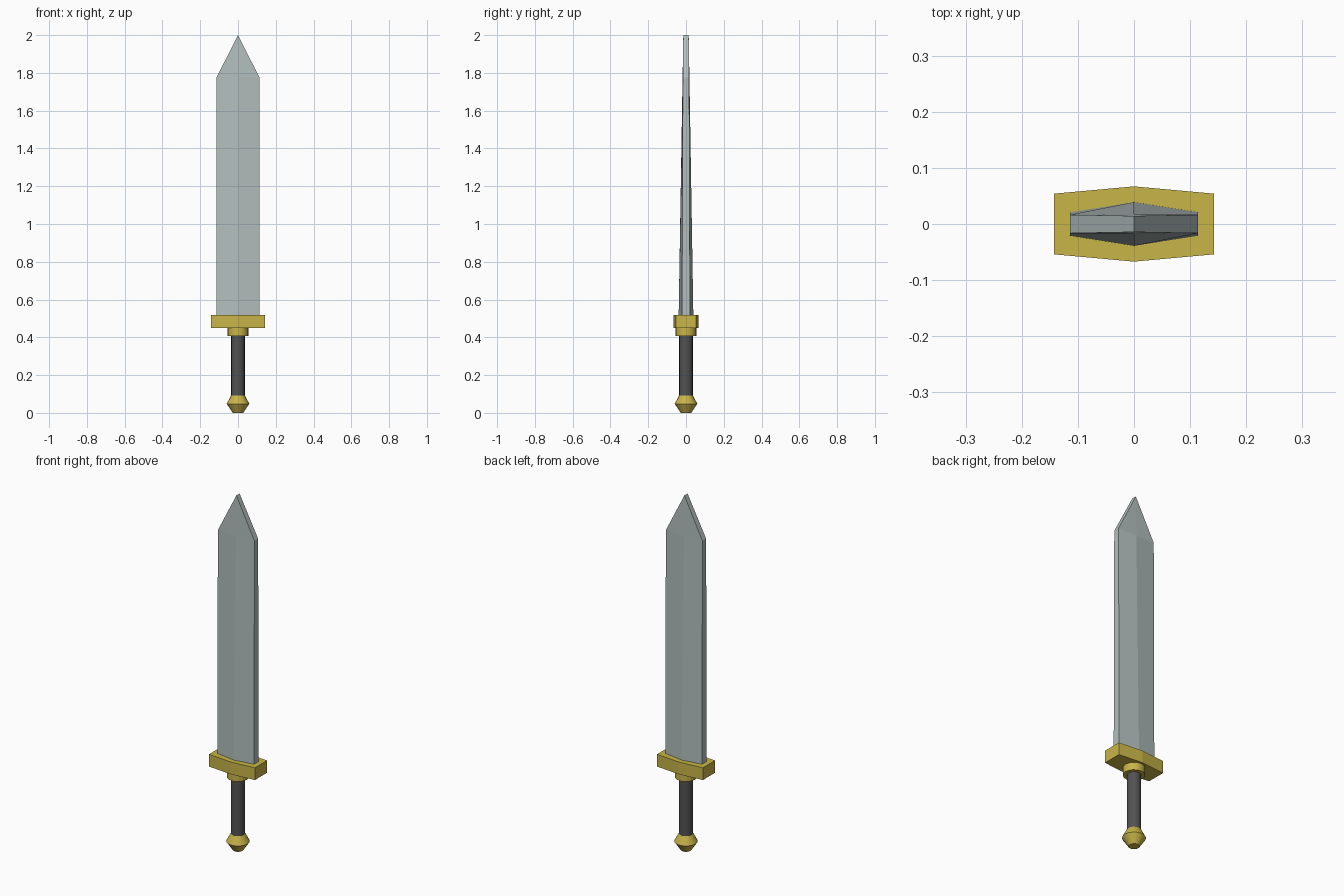
import bpy, bmesh, math

if "Cube" in bpy.data.objects:
    bpy.data.objects.remove(bpy.data.objects["Cube"])


def material(name, rgb):
    m = bpy.data.materials.new(name)
    m.diffuse_color = (*rgb, 1)
    m.use_nodes = True
    m.node_tree.nodes["Principled BSDF"].inputs["Base Color"].default_value = m.diffuse_color
    return m


STEEL = material("pale steel", (0.45, 0.52, 0.51))
GOLD = material("gold", (0.58, 0.46, 0.065))
GRIP = material("dark grey grip", (0.085, 0.085, 0.085))


def loft(name, rings, mat, smooth=False):
    """Join equal-sized point rings from bottom to top and cap both ends."""
    bm = bmesh.new()
    loops = [[bm.verts.new(p) for p in ring] for ring in rings]
    for a, b in zip(loops, loops[1:]):
        for i in range(len(a)):
            j = (i + 1) % len(a)
            bm.faces.new((a[i], a[j], b[j], b[i]))
    bm.faces.new(loops[0][::-1])
    bm.faces.new(loops[-1])
    bmesh.ops.remove_doubles(bm, verts=bm.verts, dist=1e-5)
    bmesh.ops.recalc_face_normals(bm, faces=bm.faces)
    mesh = bpy.data.meshes.new(name)
    bm.to_mesh(mesh)
    bm.free()
    mesh.materials.append(mat)
    ob = bpy.data.objects.new(name, mesh)
    bpy.context.collection.objects.link(ob)
    if smooth:
        bpy.ops.object.select_all(action='DESELECT')
        ob.select_set(True)
        bpy.context.view_layer.objects.active = ob
        bpy.ops.object.shade_smooth_by_angle(angle=math.radians(35))
    return ob


def hexagon(w, edge, ridge, z):
    """Flattened hexagon: half width, half depth at the sides and at the middle."""
    return [(-w, -edge, z), (0, -ridge, z), (w, -edge, z),
            (w, edge, z), (0, ridge, z), (-w, edge, z)]


def turned(name, profile, mat, sides=16):
    """Round part from (radius, height) pairs."""
    angles = [2 * math.pi * i / sides for i in range(sides)]
    return loft(name, [[(r * math.cos(a), r * math.sin(a), z) for a in angles]
                       for r, z in profile], mat, smooth=True)


# Blade: tapering ridge, with the top brought in to a narrow point
blade = hexagon(0.114, 0.021, 0.039, 0.51), hexagon(0.114, 0.0165, 0.0182, 1.775)
bm = bmesh.new()
low, high = [[bm.verts.new(p) for p in ring] for ring in blade]
tip_front, tip_back = bm.verts.new((0, -0.0143, 2)), bm.verts.new((0, 0.0143, 2))
# the ridge runs straight to the tip, so the middle shoulder points are on its line
for i in range(6):
    j = (i + 1) % 6
    bm.faces.new((low[i], low[j], high[j], high[i]))
for side, tip in ((high[:3], tip_front), (high[3:], tip_back)):
    bm.faces.new((side[0], side[1], tip))
    bm.faces.new((side[1], side[2], tip))
bm.faces.new((high[2], high[3], tip_back, tip_front))
bm.faces.new((high[5], high[0], tip_front, tip_back))
bm.faces.new(low[::-1])
bmesh.ops.recalc_face_normals(bm, faces=bm.faces)
mesh = bpy.data.meshes.new("blade")
bm.to_mesh(mesh)
bm.free()
mesh.materials.append(STEEL)
bpy.context.collection.objects.link(bpy.data.objects.new("blade", mesh))

# Cross guard
loft("guard", [hexagon(0.143, 0.054, 0.067, z) for z in (0.45, 0.519)], GOLD)

# Collar, grip and pommel
turned("collar", [(0.056, 0.408), (0.056, 0.455)], GOLD)
turned("grip", [(0.036, 0.08), (0.036, 0.415)], GRIP)
turned("pommel", [(0.028, 0), (0.06, 0.048), (0.037, 0.092)], GOLD)
